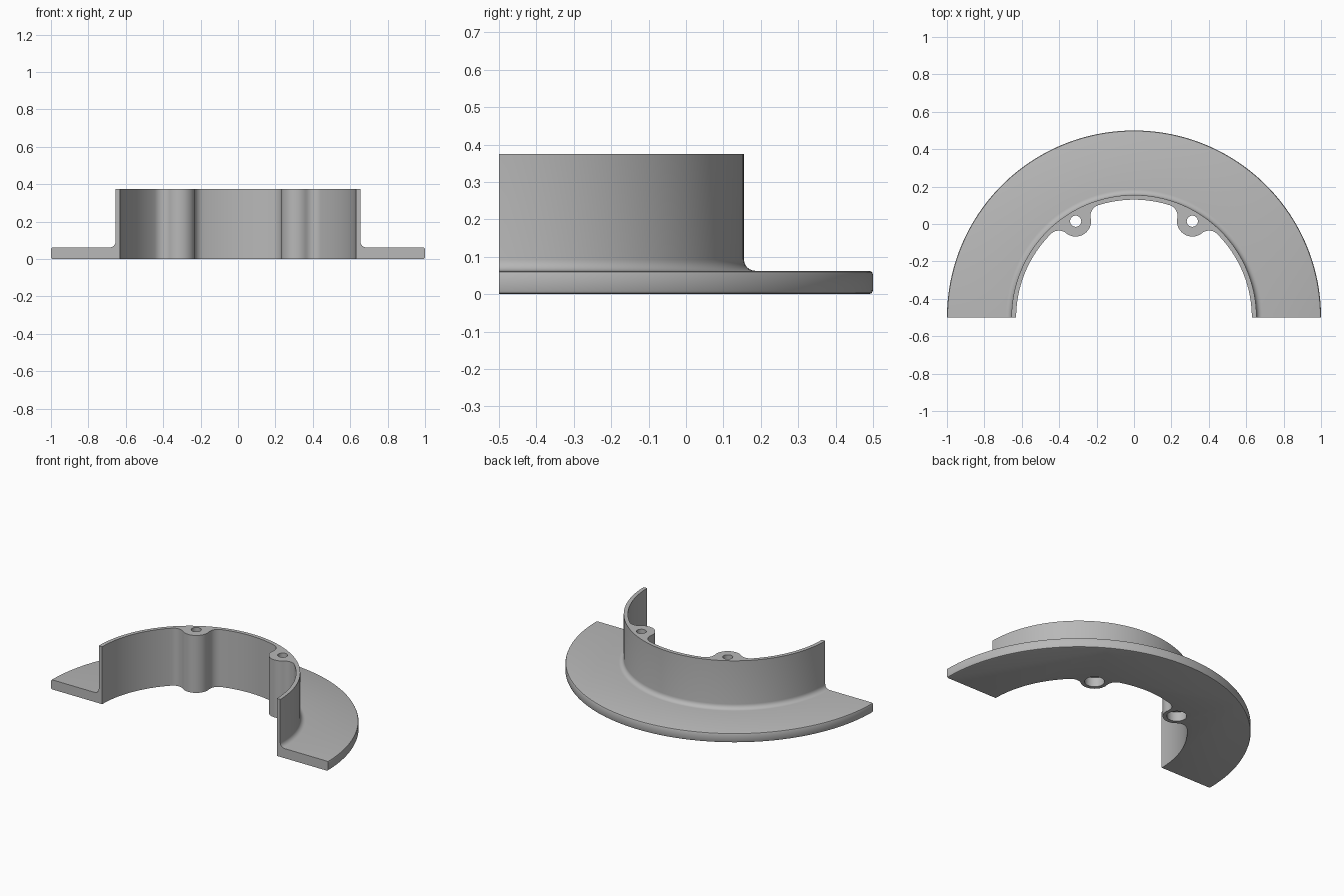
import bpy, bmesh, math
from mathutils import Vector

if "Cube" in bpy.data.objects:
    bpy.data.objects.remove(bpy.data.objects["Cube"])

CY = -0.5                      # ring centre on y
R_IN, R_WALL, R_OUT = 0.63, 0.655, 1.0
H_FLANGE, H_WALL = 0.0625, 0.375
LUG_D, LUG_R, LUG_F = 0.602, 0.082, 0.06   # lug distance, radius, blend radius
LUG_A = math.radians(31.2)     # lug angle either side of the back

grey = bpy.data.materials.new("plain grey")
grey.diffuse_color = (0.48, 0.48, 0.48, 1)
grey.use_nodes = True
grey.node_tree.nodes["Principled BSDF"].inputs["Base Color"].default_value = grey.diffuse_color


def polar(r, a):
    """Point at angle a measured clockwise from the back (+y)."""
    return Vector((r * math.sin(a), r * math.cos(a)))


def arc(c, r, a0, a1, n):
    return [c + polar(r, a0 + (a1 - a0) * i / n) for i in range(n + 1)]


def heading(v):
    return math.atan2(v.x, v.y)


def short_arc(c, r, p, q, n):
    """Shorter arc about c from direction p to direction q."""
    a, b = heading(p - c), heading(q - c)
    d = (b - a + math.pi) % (2 * math.pi) - math.pi
    return arc(c, r, a, a + d, n)


# inner outline of the right half: wall, blend, lug, blend, wall
O = Vector((0, 0))
lug = polar(LUG_D, LUG_A)
fd = R_IN - LUG_F
swing = math.acos((LUG_D**2 + fd**2 - (LUG_R + LUG_F)**2) / (2 * LUG_D * fd))
f1, f2 = polar(fd, LUG_A - swing), polar(fd, LUG_A + swing)
t1 = lug + (f1 - lug).normalized() * LUG_R
t2 = lug + (f2 - lug).normalized() * LUG_R
tip = polar(LUG_D - LUG_R, LUG_A)
half = arc(O, R_IN, 0, LUG_A - swing, 10)
half += short_arc(f1, LUG_F, polar(R_IN, LUG_A - swing), t1, 10)[1:]
half += short_arc(lug, LUG_R, t1, tip, 10)[1:]
half += short_arc(lug, LUG_R, tip, t2, 10)[1:]
half += short_arc(f2, LUG_F, t2, polar(R_IN, LUG_A + swing), 10)[1:]
half += arc(O, R_IN, LUG_A + swing, math.pi / 2, 24)[1:]
inner = [Vector((-p.x, p.y)) for p in reversed(half[1:])] + half

# outer section: flange with eased rim, fillet, wall
e, f = 0.01, 0.03
section = [(R_OUT - e, 0), (R_OUT - e * 0.3, e * 0.3), (R_OUT, e),
           (R_OUT, H_FLANGE - e), (R_OUT - e * 0.3, H_FLANGE - e * 0.3), (R_OUT - e, H_FLANGE)]
for i in range(7):
    a = math.pi / 2 * i / 6
    section.append((R_WALL + f - f * math.sin(a), H_FLANGE + f - f * math.cos(a)))
section.append((R_WALL, H_WALL))

# half ring body
bm = bmesh.new()


def row(points, z):
    return [bm.verts.new((p.x, p.y + CY, z)) for p in points]


def bridge(a, b):
    for i in range(len(a) - 1):
        bm.faces.new((a[i], a[i + 1], b[i + 1], b[i]))


outer = [row(arc(O, r, -math.pi / 2, math.pi / 2, 96), z) for r, z in section]
low, high = row(inner, 0), row(inner, H_WALL)
for a, b in zip(outer, outer[1:]):
    bridge(a, b)
bridge(high, low)
bm.faces.new(outer[0] + low[::-1])
bm.faces.new(outer[-1] + high[::-1])
for k in (0, -1):
    bm.faces.new([r[k] for r in outer] + [high[k], low[k]])
bmesh.ops.recalc_face_normals(bm, faces=bm.faces)
me = bpy.data.meshes.new("flanged_half_ring")
bm.to_mesh(me)
bm.free()
body = bpy.data.objects.new("flanged_half_ring", me)
me.materials.append(grey)
bpy.context.collection.objects.link(body)

# stepped screw holes through the lugs
steps = [(0.058, -0.05), (0.058, 0.06), (0.03, 0.06), (0.03, 0.45)]
for name, s in (("left_screw_hole", -1), ("right_screw_hole", 1)):
    bm = bmesh.new()
    c = Vector((s * lug.x, lug.y))
    rings = [row(arc(c, r, 0, 2 * math.pi, 32)[:-1], z) for r, z in steps]
    for a, b in zip(rings, rings[1:]):
        bridge(a + a[:1], b + b[:1])
    bm.faces.new(rings[0])
    bm.faces.new(rings[-1])
    bmesh.ops.recalc_face_normals(bm, faces=bm.faces)
    cm = bpy.data.meshes.new(name)
    bm.to_mesh(cm)
    bm.free()
    cm.materials.append(grey)
    cutter = bpy.data.objects.new(name, cm)
    bpy.context.collection.objects.link(cutter)
    cutter.hide_render = True
    mod = body.modifiers.new(name, 'BOOLEAN')
    mod.operation, mod.solver, mod.object = 'DIFFERENCE', 'EXACT', cutter
    bpy.context.view_layer.objects.active = body
    bpy.ops.object.modifier_apply(modifier=name)
    bpy.data.objects.remove(cutter)

body.select_set(True)
bpy.context.view_layer.objects.active = body
bpy.ops.object.shade_smooth_by_angle(angle=math.radians(35))
